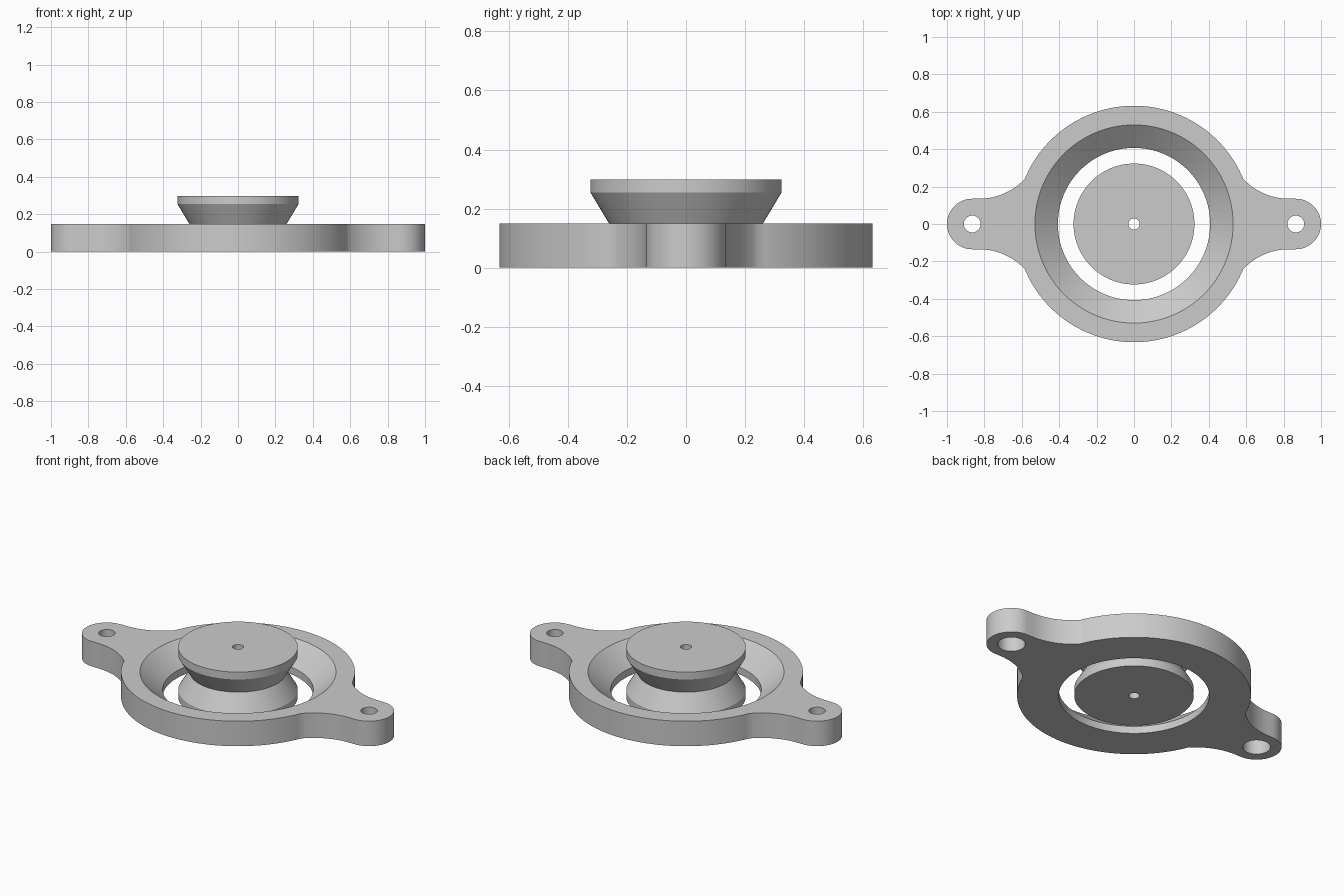
import bpy, bmesh, math

if "Cube" in bpy.data.objects:
    bpy.data.objects.remove(bpy.data.objects["Cube"], do_unlink=True)

grey = bpy.data.materials.new("light_grey")
grey.use_nodes = True
grey.diffuse_color = (0.6, 0.6, 0.6, 1)
grey.node_tree.nodes["Principled BSDF"].inputs["Base Color"].default_value = (0.6, 0.6, 0.6, 1)

H = 0.149          # bracket thickness
RIM = 0.044        # straight lip height
RING_R = 0.632     # bracket outer radius
EAR_X, EAR_R = 0.865, 0.135


def make_object(name, bm):
    bmesh.ops.recalc_face_normals(bm, faces=bm.faces[:])
    mesh = bpy.data.meshes.new(name)
    bm.to_mesh(mesh)
    bm.free()
    mesh.materials.append(grey)
    obj = bpy.data.objects.new(name, mesh)
    bpy.context.collection.objects.link(obj)
    return obj


def lathe(name, profile, closed, x=0.0, steps=96):
    """Revolve (radius, z) points; a closed profile makes a bored solid, an open one is capped."""
    bm = bmesh.new()
    rings = []
    for r, z in profile:
        rings.append([bm.verts.new((x + r * math.cos(2 * math.pi * i / steps),
                                    r * math.sin(2 * math.pi * i / steps), z))
                      for i in range(steps)])
    pairs = list(zip(rings, rings[1:]))
    if closed:
        pairs.append((rings[-1], rings[0]))
    else:
        bm.faces.new(rings[0])
        bm.faces.new(rings[-1])
    for a, b in pairs:
        for i in range(steps):
            j = (i + 1) % steps
            bm.faces.new((a[i], a[j], b[j], b[i]))
    return make_object(name, bm)


def arc(cx, cy, r, a0, a1, n):
    return [(cx + r * math.cos(a0 + (a1 - a0) * i / n),
             cy + r * math.sin(a0 + (a1 - a0) * i / n)) for i in range(n + 1)]


def smooth(obj):
    bpy.ops.object.select_all(action='DESELECT')
    obj.select_set(True)
    bpy.context.view_layer.objects.active = obj
    bpy.ops.object.shade_smooth_by_angle(angle=math.radians(25))


# Bracket outline: one quadrant (ear tip, concave fillet, ring), then mirrored
corner = math.atan2(0.24, 0.584)
fx, fr = 0.83, 0.338                       # fillet start and radius
fy = EAR_R + fr
end = math.atan2(RING_R * math.sin(corner) - fy, RING_R * math.cos(corner) - fx)
quad = arc(EAR_X, 0, EAR_R, 0, math.pi / 2, 16)
quad += arc(fx, fy, fr, -math.pi / 2, end, 12)[:-1]
quad += arc(0, 0, RING_R, corner, math.pi / 2, 28)
half = quad + [(-x, y) for x, y in reversed(quad[:-1])]
outline = half + [(x, -y) for x, y in reversed(half[1:-1])]

bm = bmesh.new()
base = bm.faces.new([bm.verts.new((x, y, 0)) for x, y in outline])
top = bmesh.ops.extrude_face_region(bm, geom=[base])["geom"]
bmesh.ops.translate(bm, vec=(0, 0, H), verts=[v for v in top if isinstance(v, bmesh.types.BMVert)])
bracket = make_object("bracket", bm)

# Cutters: flared centre opening and counterbored screw holes
bore, flare = 0.407, 0.53
slope = (flare - bore) / (H - RIM)
cutters = [lathe("centre_cutter", [(bore, -0.1), (bore, RIM), (flare + 0.05 * slope, H + 0.05)], False)]
for side in (-1, 1):
    cutters.append(lathe("screw_cutter", [(0.075, -0.1), (0.075, 0.095), (0.045, 0.095), (0.045, H + 0.1)],
                         False, side * EAR_X, 40))
bpy.context.view_layer.objects.active = bracket
for cutter in cutters:
    cutter.hide_render = True
    mod = bracket.modifiers.new("cut", 'BOOLEAN')
    mod.operation = 'DIFFERENCE'
    mod.solver = 'EXACT'
    mod.object = cutter
    bpy.ops.object.modifier_apply(modifier=mod.name)
    bpy.data.objects.remove(cutter, do_unlink=True)
smooth(bracket)

# Spool: hourglass with straight rims and a thin axial bore
R, WAIST, PIN = 0.323, 0.26, 0.03
spool = lathe("spool", [(PIN, 0), (R, 0), (R, RIM), (WAIST, H), (R, 2 * H - RIM),
                        (R, 2 * H), (PIN, 2 * H)], True)
smooth(spool)
